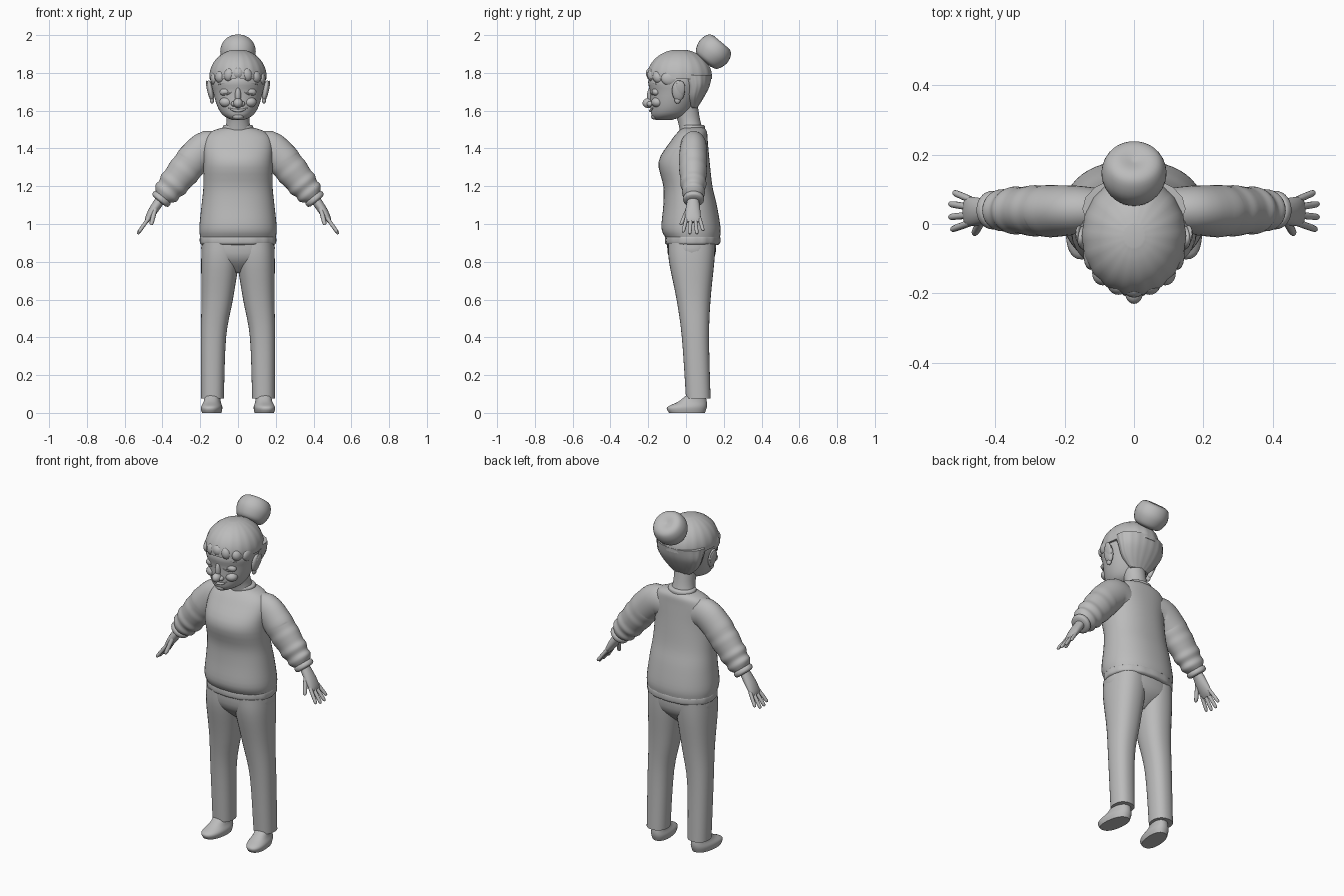
import bpy, bmesh
from math import sin, cos, pi, radians
from mathutils import Vector, Matrix

cube = bpy.data.objects.get("Cube")
if cube:
    bpy.data.objects.remove(cube, do_unlink=True)

shade = (0.5, 0.5, 0.5, 1)
grey = bpy.data.materials.new("plain grey")
grey.use_nodes = True
grey.diffuse_color = shade
grey.node_tree.nodes["Principled BSDF"].inputs["Base Color"].default_value = shade


def finish(name, bm, mirror):
    """Turn the mesh into a smooth grey object, doubled across x if asked."""
    bmesh.ops.recalc_face_normals(bm, faces=bm.faces)
    mesh = bpy.data.meshes.new(name)
    bm.to_mesh(mesh)
    bm.free()
    mesh.materials.append(grey)
    obj = bpy.data.objects.new(name, mesh)
    bpy.context.collection.objects.link(obj)
    bpy.ops.object.select_all(action='DESELECT')
    obj.select_set(True)
    bpy.context.view_layer.objects.active = obj
    bpy.ops.object.shade_smooth_by_angle(angle=radians(50))
    if mirror:
        obj.modifiers.new("Mirror", 'MIRROR').use_axis[0] = True
    return obj


def smooth_rows(rows, steps=4):
    """Pass a smooth curve through the rows."""
    rows = [Vector(row) for row in rows]
    padded = [rows[0]] + rows + [rows[-1]]
    result = []
    for before, start, end, after in zip(padded, padded[1:], padded[2:], padded[3:]):
        slope_in, slope_out = (end - before) / 2, (after - start) / 2
        for step in range(steps):
            t = step / steps
            ease = t * t * (3 - 2 * t)
            result.append(start.lerp(end, ease) + slope_in * t * (1 - t) ** 2
                          - slope_out * t * t * (1 - t))
    return result + [rows[-1]]


def signed_power(value, power):
    return abs(value) ** (2 / power) * (1 if value > 0 else -1)


def loft(bm, rows, upright=False, power=2, sides=32, ripple=0, waves=0):
    """Skin rounded sections: each row is x, y, z, half width, half depth."""
    rows = smooth_rows(rows)
    last = len(rows) - 1
    rings = []
    for i, row in enumerate(rows):
        path = Vector(rows[min(i + 1, last)][:3]) - Vector(rows[max(i - 1, 0)][:3])
        across = Vector((1, 0, 0))
        if not upright:
            across = Vector((0, 1, 0)).cross(path).normalized()
        ring = []
        for k in range(sides):
            angle = 2 * pi * k / sides
            swell = 1 + ripple * cos(waves * angle)
            wide = row[3] * swell * signed_power(cos(angle), power)
            deep = row[4] * swell * signed_power(sin(angle), power)
            ring.append(bm.verts.new(Vector(row[:3]) + across * wide + Vector((0, deep, 0))))
        rings.append(ring)
    for low, high in zip(rings, rings[1:]):
        for k in range(sides):
            bm.faces.new((low[k], low[k - 1], high[k - 1], high[k]))
    bm.faces.new(rings[0])
    bm.faces.new(rings[-1])


def tube(name, rows, mirror=False, **options):
    bm = bmesh.new()
    loft(bm, rows, **options)
    return finish(name, bm, mirror)


def stack(name, rows, x=0, **options):
    """Horizontal sections: each row is z, half width, front y, back y."""
    sections = [(x, (front + back) / 2, z, width, (back - front) / 2)
                for z, width, front, back in rows]
    return tube(name, sections, upright=True, **options)


def band(name, bottom, top, width, front, back, **options):
    """A knitted edge with rounded rims."""
    edge, rim = (top - bottom) / 5, 0.01
    full = (width, front, back)
    small = (width - rim, front + rim, back - rim)
    return stack(name, [(bottom, *small), (bottom + edge, *full),
                        (top - edge, *full), (top, *small)], **options)


def ball(name, centre, radii, tilt=0, mirror=False):
    bm = bmesh.new()
    placing = (Matrix.Translation(centre) @ Matrix.Rotation(radians(tilt), 4, 'Y')
               @ Matrix.Diagonal((*radii, 1)))
    bmesh.ops.create_uvsphere(bm, u_segments=20, v_segments=12, radius=1, matrix=placing)
    return finish(name, bm, mirror)


# Shoes with the toes turned out
shoes = stack("shoes", [(0, .05, -.09, .1), (.03, .055, -.1, .11), (.06, .044, -.04, .11),
                        (.1, .04, .01, .1)], x=.14, mirror=True, power=2.3)
turn_out = Matrix.Identity(4)
turn_out[0][1] = -.1
shoes.data.transform(turn_out)

# Trousers
bm = bmesh.new()
loft(bm, [(.135, .065, .075, .06, .065), (.13, .05, .4, .067, .072),
          (.11, .04, .6, .083, .09), (.095, .03, .8, .1, .12), (.09, .03, .9, .1, .125)],
     upright=True, power=2.3)
finish("trouser_legs", bm, True)
stack("trouser_hips", [(.74, .02, -.02, .08), (.82, .18, -.09, .15), (.92, .19, -.1, .16)],
      power=2.4)

# Sweater
stack("sweater_body", [(.93, .2, -.11, .18), (.98, .205, -.13, .183), (1.1, .193, -.12, .163),
                       (1.2, .183, -.12, .14), (1.33, .182, -.145, .125), (1.44, .18, -.08, .115),
                       (1.49, .14, -.04, .11), (1.515, .06, -.01, .09)], power=2.25, sides=48)
band("sweater_hem", .89, .94, .2, -.11, .18, power=2.25, sides=64, ripple=.008, waves=16)
band("sweater_collar", 1.49, 1.525, .08, -.03, .1)

# Sleeves, folding more toward the wrist, and cuffs
shoulder, wrist = Vector((.23, .037, 1.35)), Vector((.4, .04, 1.14))
folds = 9
sleeve = [(.08, .04, 1.39, .08, .06), (.16, .04, 1.405, .09, .07)]
for i in range(folds):
    t = i / folds
    thick = .088 - .024 * t * t + .006 * t * sin(2.4 * i)
    sleeve.append((*shoulder.lerp(wrist, t), thick, thick * .85))
sleeve.append((*wrist, .045, .045))
tube("sleeves", sleeve, mirror=True)
tube("cuffs", [(*shoulder.lerp(wrist, t), r, r) for t, r in
               ((.96, .04), (1, .054), (1.07, .054), (1.1, .04))], mirror=True)

# Hands: palm, four spread fingers and a thumb
bm = bmesh.new()
loft(bm, [(.41, .038, 1.13, .026, .03), (.45, .036, 1.07, .024, .04),
          (.475, .036, 1.03, .017, .042), (.486, .036, 1.01, .009, .036)], sides=20)


def finger(root, tip, thick):
    loft(bm, [(*root.lerp(tip, t), thick * size, thick * size)
              for t, size in ((0, 1), (.5, 1), (.9, .9), (1, .4))], sides=10)


for i, length in enumerate((.9, 1, 1, .8)):
    root = Vector((.47, .004 + .022 * i, 1.035))
    reach = Vector((.062, .016 * i - .022, -.088))
    finger(root, root + reach * length, .01)
finger(Vector((.437, .012, 1.085)), Vector((.46, -.027, .995)), .012)
finish("hands", bm, True)

# Neck and head
stack("neck", [(1.48, .075, -.03, .095), (1.55, .06, -.045, .075), (1.64, .065, -.08, .06)])
stack("head", [(1.55, .03, -.16, -.08), (1.575, .078, -.182, 0), (1.62, .108, -.188, .04),
               (1.7, .132, -.19, .08), (1.77, .14, -.197, .1), (1.87, .09, -.13, .08)], sides=40)

# Face
ball("chin", (0, -.165, 1.57), (.03, .02, .018))
ball("cheeks", (.062, -.15, 1.645), (.036, .034, .028), mirror=True)
ball("nose_bridge", (0, -.186, 1.68), (.016, .02, .045))
ball("nose_tip", (0, -.2, 1.64), (.025, .03, .026))
ball("nostrils", (.023, -.19, 1.636), (.014, .018, .014), mirror=True)
ball("eyelids", (.065, -.157, 1.7), (.033, .024, .021), tilt=8, mirror=True)


def face_line(name, centre, half, bend, thick, **options):
    """A raised curved line that follows the roundness of the face."""
    x, y, z = centre
    tube(name, [(x + half * t, y + .3 * (abs(x + half * t) ** 1.5 - abs(x) ** 1.5) * 4,
                 z + bend * t * t, thick * (1.2 - t * t), thick * (1.2 - t * t))
                for t in (-1, -.5, 0, .5, 1)], sides=8, **options)


face_line("lash_lines", (.065, -.178, 1.687), .03, .01, .004, mirror=True)
face_line("eyebrows", (.065, -.176, 1.748), .038, -.01, .006, mirror=True)
face_line("lips", (0, -.188, 1.6), .05, .015, .007)

# Ears
ball("ears", (.146, -.04, 1.705), (.016, .034, .056), tilt=10, mirror=True)
ball("ear_rims", (.157, -.03, 1.718), (.009, .026, .042), tilt=12, mirror=True)
ball("ear_lobes", (.138, -.045, 1.655), (.011, .016, .018), mirror=True)

# Hair: domed crown and tapering nape, both with combed strands
dome = [(1.78 + .145 * sin(a), .15 * cos(a), -.034 - .172 * cos(a), -.034 + .172 * cos(a))
        for a in (radians(step) for step in range(-5, 90, 12))]
stack("hair_crown", dome, sides=72, ripple=.008, waves=18)
stack("hair_nape", [(1.615, .06, .02, .06), (1.67, .112, -.01, .095), (1.73, .14, -.02, .125),
                    (1.79, .147, -.05, .138)], sides=72, ripple=.012, waves=18)

# Fringe locks and temples
ball("fringe_middle", (0, -.182, 1.797), (.034, .03, .034))
ball("fringe_inner", (.045, -.176, 1.79), (.03, .028, .037), tilt=-15, mirror=True)
ball("fringe_outer", (.09, -.142, 1.78), (.03, .035, .036), tilt=-20, mirror=True)
ball("temple_hair", (.126, -.085, 1.77), (.02, .047, .037), mirror=True)

# Bun, tipped back, with a dimple on top
bun = stack("hair_bun", [(z, r, -r, r) for z, r in
                         ((-.07, .04), (-.055, .075), (0, .094), (.05, .08), (.066, .048), (.057, .004))])
bun.data.transform(Matrix.Translation((0, .145, 1.912)) @ Matrix.Rotation(radians(-40), 4, 'X'))
